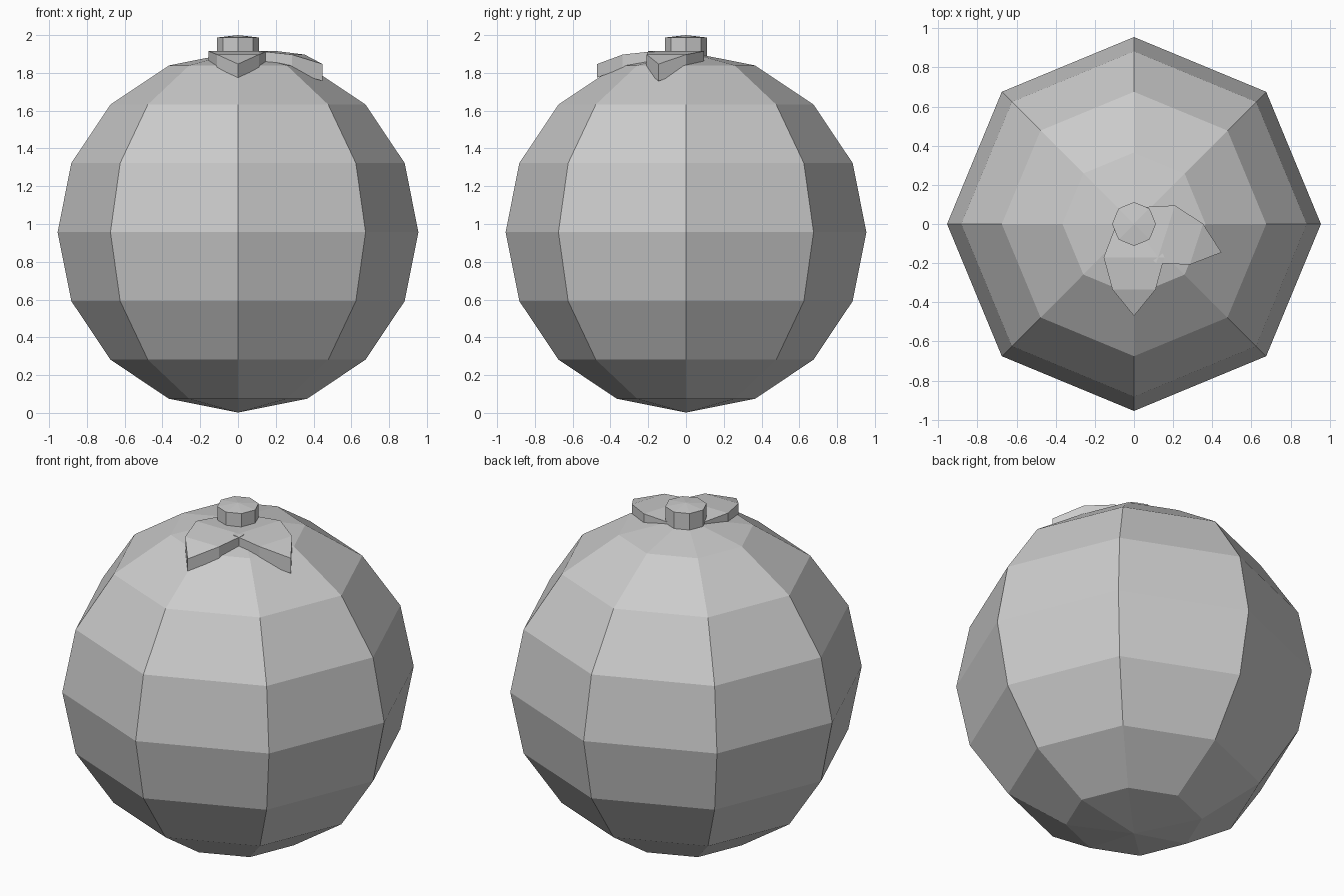
import bpy, bmesh, math
from mathutils import Matrix

if "Cube" in bpy.data.objects:
    bpy.data.objects.remove(bpy.data.objects["Cube"])

R = 0.955
CENTRE = 0.957


def make_object(name, bm):
    bmesh.ops.recalc_face_normals(bm, faces=bm.faces)
    mesh = bpy.data.meshes.new(name)
    bm.to_mesh(mesh)
    bm.free()
    obj = bpy.data.objects.new(name, mesh)
    bpy.context.collection.objects.link(obj)
    return obj


# Round faceted fruit body
bm = bmesh.new()
bmesh.ops.create_uvsphere(bm, u_segments=8, v_segments=8, radius=R,
                          matrix=Matrix.Translation((0, 0, CENTRE)))
make_object("fruit_body", bm)

# Short eight-sided stem with a slightly domed top
bm = bmesh.new()
rings = []
for z in (1.86, 1.987):
    rings.append([bm.verts.new((0.112 * math.cos(i * math.pi / 4),
                                0.112 * math.sin(i * math.pi / 4), z)) for i in range(8)])
tip = bm.verts.new((0, 0, 2.0))
bm.faces.new(rings[0])
for i in range(8):
    j = (i + 1) % 8
    bm.faces.new((rings[0][i], rings[0][j], rings[1][j], rings[1][i]))
    bm.faces.new((rings[1][i], rings[1][j], tip))
make_object("stem", bm)

# Leaf stations: distance out, half width, top height
LEAF = [(0.0, 0.09, 1.90), (0.17, 0.155, 1.915), (0.335, 0.11, 1.897), (0.47, 0.0, 1.847)]


def leaf(name, angle, thickness):
    bm = bmesh.new()
    strips = []
    for d, w, z in LEAF:
        xs = (-w, w) if w else (0,)
        strips.append([bm.verts.new((x, -d, z)) for x in xs])
    for a, b in zip(strips, strips[1:]):
        bm.faces.new(a + b[::-1])
    top = list(bm.faces)
    lower = bmesh.ops.extrude_face_region(bm, geom=top, use_keep_orig=True)
    for v in lower["geom"]:
        if isinstance(v, bmesh.types.BMVert):
            v.co.z -= thickness
    obj = make_object(name, bm)
    obj.rotation_euler.z = math.radians(angle)


# Two curling leaves beside the stem
leaf("front_leaf", 0, 0.072)
leaf("side_leaf", 72, 0.09)
